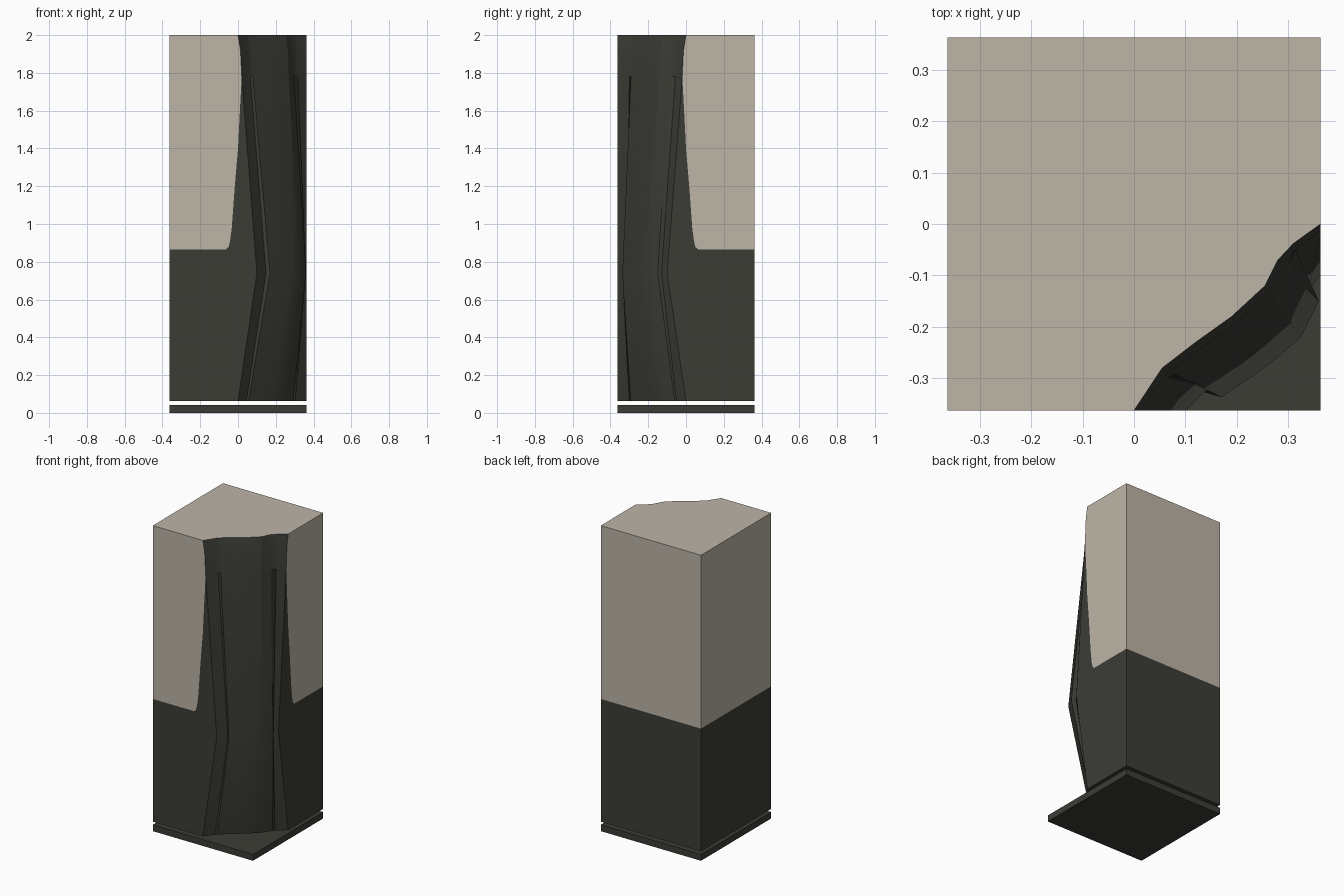
import bpy, bmesh, math

if "Cube" in bpy.data.objects:
    bpy.data.objects.remove(bpy.data.objects["Cube"], do_unlink=True)

H = 0.363          # half width of the pillar
LOW, BAND, TOP = 0.062, 0.865, 2.0


def make_material(name, rgb):
    mat = bpy.data.materials.new(name)
    mat.use_nodes = True
    mat.diffuse_color = (*rgb, 1)
    mat.node_tree.nodes["Principled BSDF"].inputs["Base Color"].default_value = (*rgb, 1)
    return mat


dark = make_material("dark stone", (0.045, 0.045, 0.037))
light = make_material("pale stone", (0.51, 0.46, 0.39))
DARK, LIGHT = 0, 1


def finish(bm, name, angle):
    bmesh.ops.remove_doubles(bm, verts=bm.verts, dist=0.0001)
    bmesh.ops.recalc_face_normals(bm, faces=bm.faces)
    mesh = bpy.data.meshes.new(name)
    bm.to_mesh(mesh)
    bm.free()
    mesh.materials.append(dark)
    mesh.materials.append(light)
    obj = bpy.data.objects.new(name, mesh)
    bpy.context.collection.objects.link(obj)
    if angle:
        bpy.ops.object.select_all(action="DESELECT")
        obj.select_set(True)
        bpy.context.view_layer.objects.active = obj
        bpy.ops.object.shade_smooth_by_angle(angle=math.radians(angle))
    return obj


# Base plate
bm = bmesh.new()
bmesh.ops.create_cube(bm, size=1)
for v in bm.verts:
    v.co = (v.co.x * 2 * H, v.co.y * 2 * H, (v.co.z + 0.5) * 0.042)
finish(bm, "base_plate", 0)

# Cross-sections of the chipped corner, front edge to side edge
foot = [(0, -H), (.045, -.30), (.055, -.292), (.12, -.235), (.19, -.18),
        (.25, -.125), (.292, -.06), (.302, -.05), (H, 0)]
ridge = [(.10, -H), (.148, -.317), (.17, -.337), (.24, -.29), (.285, -.255),
         (.325, -.22), (.36, -.15), (.34, -.13), (H, -.10)]
crown = [(0, -H), (.045, -.295), (.055, -.28), (.12, -.23), (.19, -.18),
         (.255, -.12), (.28, -.07), (.31, -.038), (H, 0)]


def blend(t):
    return [(a[0] + (b[0] - a[0]) * t, a[1] + (b[1] - a[1]) * t)
            for a, b in zip(crown, ridge)]


levels = [(LOW, foot), (0.74, ridge), (1.78, blend(0.2)),
          (1.92, blend(0.13)), (TOP, crown)]

# Pillar
bm = bmesh.new()


def face(points, index):
    f = bm.faces.new([bm.verts.new(p) for p in points])
    f.material_index = index


# Chipped surface
for (za, sa), (zb, sb) in zip(levels, levels[1:]):
    for i in range(len(sa) - 1):
        face([(*sa[i], za), (*sa[i + 1], za), (*sb[i + 1], zb), (*sb[i], zb)], DARK)

# Two walls next to the chip, mirrored across the diagonal
edge = [(s[0][0], z) for z, s in levels]
border = [(.01, 1.6), (0, 1.4), (-.017, 1.2), (-.033, 0.98), (-.042, 0.91),
          (-.05, 0.878), (-.065, BAND), (-H, BAND)]
walls = (lambda u, z: (u, -H, z), lambda u, z: (H, -u, z))
for wall in walls:
    face([wall(*p) for p in [(-H, LOW)] + edge[:3] + border], DARK)
    face([wall(*p) for p in border[::-1] + edge[2:] + [(-H, TOP)]], LIGHT)

# Two plain walls with a dark lower band
for a, b in (((-H, -H), (-H, H)), ((-H, H), (H, H))):
    for z1, z2, index in ((LOW, BAND, DARK), (BAND, TOP, LIGHT)):
        face([(*a, z1), (*b, z1), (*b, z2), (*a, z2)], index)

# Top and underside
corners = [(H, H), (-H, H), (-H, -H)]
face([(*p, TOP) for p in crown + corners], LIGHT)
face([(*p, LOW) for p in foot + corners], DARK)
finish(bm, "chipped_pillar", 20)
